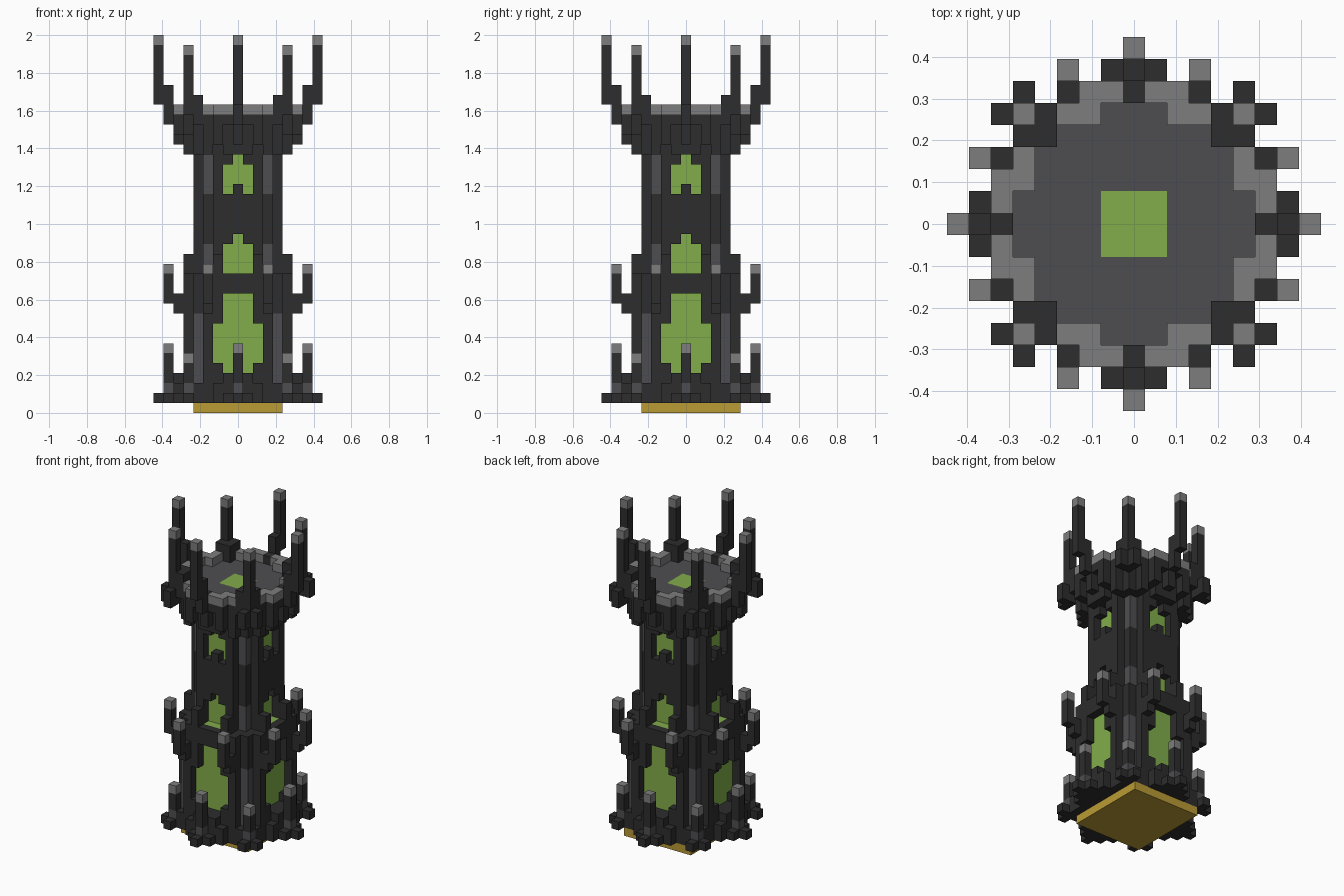
import bpy, bmesh
from mathutils import Vector, Matrix

if "Cube" in bpy.data.objects:
    bpy.data.objects.remove(bpy.data.objects["Cube"])

U = 2 / 38  # edge of one block


def material(name, rgb):
    m = bpy.data.materials.new(name)
    m.use_nodes = True
    m.diffuse_color = (*rgb, 1)
    m.node_tree.nodes["Principled BSDF"].inputs["Base Color"].default_value = (*rgb, 1)
    return m


MATS = {
    "black": material("black stone", (0.026, 0.026, 0.026)),
    "grey": material("dark grey stone", (0.076, 0.074, 0.082)),
    "light": material("light grey stone", (0.2, 0.205, 0.2)),
    "green": material("glowing green", (0.223, 0.418, 0.069)),
    "gold": material("gold", (0.485, 0.328, 0.035)),
}
grid = {}  # block position -> (part, colour)


def sym(a, b):
    """All mirrored and quarter-turned copies of one block column."""
    return {(s * p, t * q) for p, q in ((a, b), (b, a)) for s in (1, -1) for t in (1, -1)}


def put(part, colour, cells, lo, hi):
    for x, y in cells:
        for z in range(lo, hi + 1):
            grid[x, y, z] = (part, colour)


def disc(r2, inner=-1):
    span = range(-8, 9)
    return {(x, y) for x in span for y in span if inner < x * x + y * y <= r2}


def window(half, depth, lo, hi):
    """Recess an opening into all four walls with a green pane behind it."""
    for a in range(half + 1):
        for x, y in sym(a, depth):
            for z in range(lo, hi + 1):
                grid.pop((x, y, z), None)
        put("window_panes", "green", sym(a, depth - 1), lo, hi)


def spike(part, a, b, lo, top):
    put(part, "black", sym(a, b), lo, top - 1)
    put(part, "light", sym(a, b), top, top)


# Foot of the tower
put("plinth", "black", disc(41), 1, 2)
put("plinth", "black", disc(37), 3, 3)

# Lower storey with grey corner strips and a cornice
put("lower_storey", "black", disc(34), 4, 13)
put("lower_storey", "grey", sym(4, 4), 3, 9)
put("lower_storey", "black", sym(5, 2), 14, 15)

# Upper shaft
put("upper_shaft", "black", disc(20), 14, 25)
put("upper_shaft", "grey", sym(3, 3), 14, 16)
put("upper_shaft", "grey", sym(3, 3), 22, 25)

# Windows
window(1, 5, 4, 11)
window(2, 5, 5, 8)
window(1, 4, 14, 16)
window(0, 4, 17, 17)
for a in (0, 1):
    put("window_panes", "green", sym(a, 4), 13, 13)
window(1, 4, 22, 24)
window(0, 4, 25, 25)
put("upper_shaft", "black", sym(0, 4), 22, 22)

# Flaring head with staggered corbels
for z, solid, stagger in ((26, 26, 34), (27, 34, 41), (28, 36, 41), (29, 41, 41)):
    put("head", "black", disc(solid), z, z)
    put("head", "black", {c for c in disc(stagger) if sum(c) % 2 == 0}, z, z)
put("deck", "grey", disc(26), 29, 29)
put("deck", "green", {(x, y) for x in (-1, 0, 1) for y in (-1, 0, 1)}, 29, 29)
put("parapet", "light", disc(40, 26), 30, 30)
for a, b in ((4, 4), (5, 4)):
    put("parapet", "black", sym(a, b), 30, 31)
put("parapet", "black", sym(6, 0), 30, 30)

# Crown spikes
put("crown_spikes", "black", sym(7, 0), 29, 32)
spike("crown_spikes", 8, 0, 31, 37)
spike("crown_spikes", 5, 5, 28, 36)
put("crown_spikes", "black", sym(6, 5), 28, 29)

# Middle spikes on brackets
put("middle_spikes", "black", sym(6, 3), 10, 11)
spike("middle_spikes", 7, 3, 11, 14)

# Base spikes with splayed feet
put("base_spikes", "black", sym(6, 0), 1, 3)
spike("base_spikes", 7, 0, 1, 6)
spike("base_spikes", 5, 5, 1, 5)
for a, b in ((8, 0), (7, 1), (6, 5)):
    put("base_spikes", "black", sym(a, b), 1, 1)
for a, b in ((7, 0), (5, 5)):
    put("base_spikes", "grey", sym(a, b), 2, 2)

# Turn each part into a mesh of its exposed block faces
AXES = [Vector(v) for v in ((1, 0, 0), (0, 1, 0), (0, 0, 1))]
for part in sorted({p for p, _ in grid.values()}):
    mesh = bpy.data.meshes.new(part)
    bm = bmesh.new()
    colours = []
    for cell, (owner, colour) in grid.items():
        if owner != part:
            continue
        if colour not in colours:
            colours.append(colour)
        centre = Vector(cell) + Vector((0, 0, 0.5))
        for i in range(3):
            for side in (1, -1):
                n = AXES[i] * side
                if tuple(int(c) for c in Vector(cell) + n) in grid:
                    continue
                u, v = AXES[(i + 1) % 3], AXES[(i + 2) % 3] * side
                corners = [centre + (n + u * s + v * t) / 2
                           for s, t in ((-1, -1), (1, -1), (1, 1), (-1, 1))]
                face = bm.faces.new([bm.verts.new(c * U) for c in corners])
                face.material_index = colours.index(colour)
    bmesh.ops.remove_doubles(bm, verts=bm.verts, dist=U / 100)
    bm.to_mesh(mesh)
    bm.free()
    for c in colours:
        mesh.materials.append(MATS[c])
    bpy.context.collection.objects.link(bpy.data.objects.new(part, mesh))

# Gold slab under the tower
mesh = bpy.data.meshes.new("base_slab")
bm = bmesh.new()
bmesh.ops.create_cube(bm, size=U, matrix=Matrix.Translation((0, U / 2, U / 2))
                      @ Matrix.Diagonal((9, 10, 1, 1)))
bm.to_mesh(mesh)
bm.free()
mesh.materials.append(MATS["gold"])
bpy.context.collection.objects.link(bpy.data.objects.new("base_slab", mesh))
